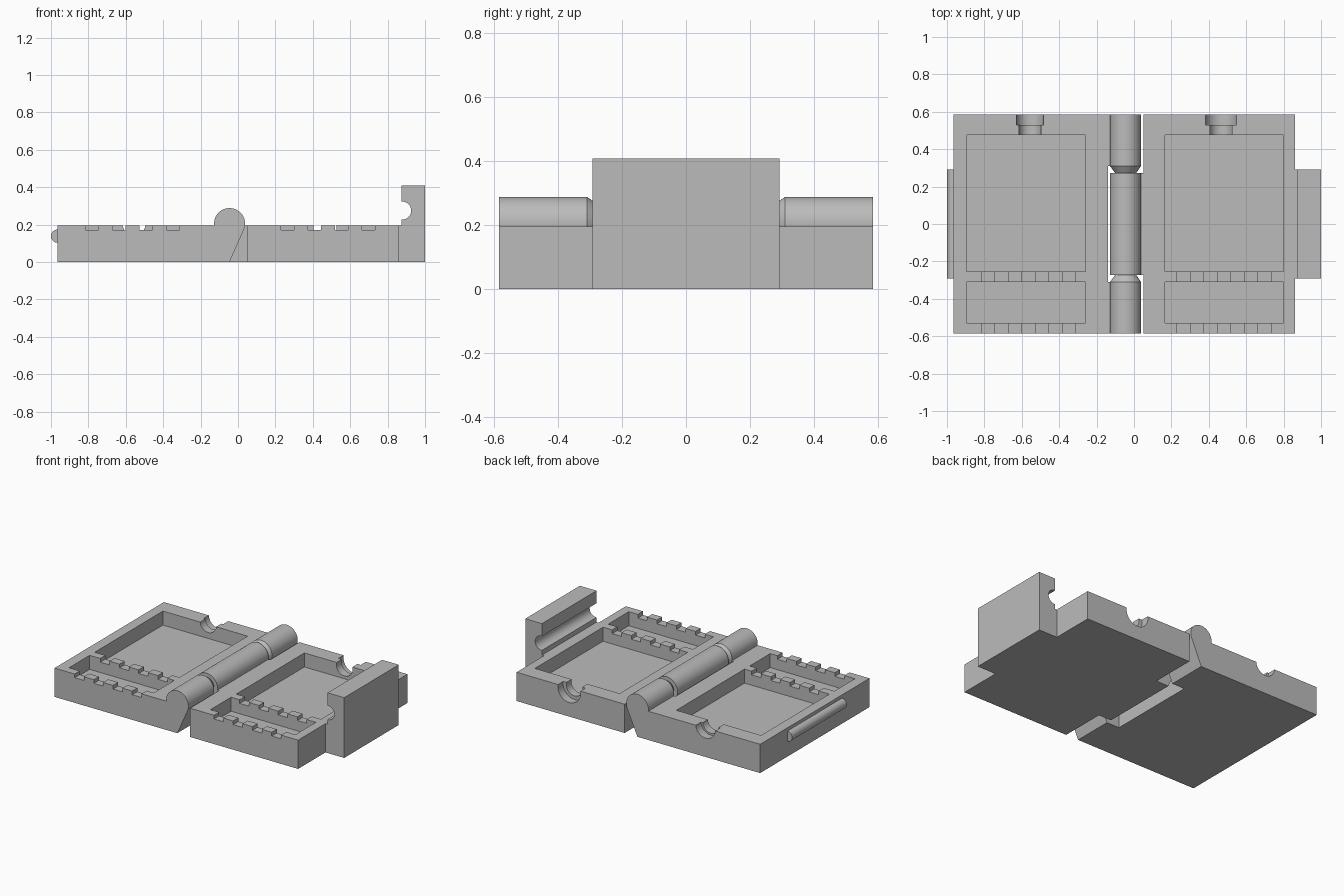
import bpy, bmesh
from math import sin, cos, radians, pi
from mathutils import Matrix

cube = bpy.data.objects.get("Cube")
if cube:
    bpy.data.objects.remove(cube, do_unlink=True)

grey = bpy.data.materials.new("plastic grey")
grey.use_nodes = True
COLOUR = (0.5, 0.5, 0.5, 1)
grey.diffuse_color = COLOUR
grey.node_tree.nodes["Principled BSDF"].inputs["Base Color"].default_value = COLOUR

H, DEPTH = 0.195, 0.585      # tray height, half depth
FLOOR = 0.10                 # pocket floor height
HX, HZ, HR = -0.045, 0.205, 0.083   # hinge axis and radius


def finish(name, bm):
    bmesh.ops.recalc_face_normals(bm, faces=bm.faces)
    mesh = bpy.data.meshes.new(name)
    bm.to_mesh(mesh)
    bm.free()
    mesh.materials.append(grey)
    ob = bpy.data.objects.new(name, mesh)
    bpy.context.collection.objects.link(ob)
    return ob


def box(name, x, y, z):
    bm = bmesh.new()
    size = Matrix.Diagonal((x[1] - x[0], y[1] - y[0], z[1] - z[0], 1))
    mid = Matrix.Translation((sum(x) / 2, sum(y) / 2, sum(z) / 2))
    bmesh.ops.create_cube(bm, size=1, matrix=mid @ size)
    return finish(name, bm)


def prism(name, outline, y0, y1):
    """Extrude an x-z outline along y."""
    bm = bmesh.new()
    face = bm.faces.new([bm.verts.new((x, y0, z)) for x, z in outline])
    ext = bmesh.ops.extrude_face_region(bm, geom=[face])["geom"]
    moved = [v for v in ext if isinstance(v, bmesh.types.BMVert)]
    bmesh.ops.translate(bm, verts=moved, vec=(0, y1 - y0, 0))
    return finish(name, bm)


def rod(name, x, z, r0, r1, y0, y1):
    """Cylinder or cone along y, radius r0 at y0 and r1 at y1."""
    bm = bmesh.new()
    place = Matrix.Translation((x, (y0 + y1) / 2, z)) @ Matrix.Rotation(-pi / 2, 4, "X")
    bmesh.ops.create_cone(bm, cap_ends=True, segments=48, radius1=r0,
                          radius2=r1, depth=y1 - y0, matrix=place)
    return finish(name, bm)


def arc(x, z, r, a0, a1, n=28):
    steps = [radians(a0 + (a1 - a0) * i / n) for i in range(n + 1)]
    return [(x + r * cos(a), z + r * sin(a)) for a in steps]


def cut(ob, cutters):
    for c in cutters:
        mod = ob.modifiers.new("cut", "BOOLEAN")
        mod.operation, mod.solver, mod.object = "DIFFERENCE", "EXACT", c
        bpy.context.view_layer.objects.active = ob
        bpy.ops.object.modifier_apply(modifier=mod.name)
        bpy.data.objects.remove(c, do_unlink=True)


def smooth(ob):
    bpy.ops.object.select_all(action="DESELECT")
    ob.select_set(True)
    bpy.context.view_layer.objects.active = ob
    bpy.ops.object.shade_smooth_by_angle(angle=radians(30))


def tray(name, x, pocket, port_x, port_r, port_z, slot_r):
    """Half of the case with two pockets, wire notches and a rear port."""
    body = box(name, x, (-DEPTH, DEPTH), (0, H))
    tools = [box("large_pocket", pocket, (-0.255, 0.475), (FLOOR, 0.3)),
             box("small_pocket", pocket, (-0.53, -0.31), (FLOOR, 0.3)),
             rod("port", port_x, port_z, port_r, port_r, 0.53, 0.7),
             rod("port_slot", port_x, port_z, slot_r, slot_r, 0.44, 0.56)]
    for i in range(4):
        x0 = pocket[0] + (0.08 if x[0] < 0 else 0.065) + i * 0.144
        for y0, y1 in ((-0.6, -0.52), (-0.32, -0.245)):
            tools.append(box("notch", (x0, x0 + 0.07), (y0, y1), (0.17, 0.3)))
    cut(body, tools)
    smooth(body)


tray("left_tray", (-0.965, -0.14), (-0.895, -0.26), -0.556, 0.073, 0.2, 0.06)
tray("right_tray", (0.05, 0.86), (0.165, 0.8), 0.465, 0.085, 0.18, 0.061)

# Hinge: two outer knuckles with cone pins, one middle knuckle facing the other way
outer = [(-0.14, 0), (HX, 0)] + arc(HX, HZ, HR, -24, 187) + [(-0.14, H)]
middle = [(0.05, 0), (HX, 0)] + arc(HX, HZ, HR, 204, -7) + [(0.05, H)]
for label, y0, y1 in (("front", -DEPTH, -0.31), ("rear", 0.31, DEPTH)):
    smooth(prism(label + "_hinge_knuckle", outer, y0, y1))
smooth(prism("middle_hinge_knuckle", middle, -0.273, 0.273))
smooth(rod("front_hinge_pin", HX, HZ, HR, 0.03, -0.31, -0.235))
smooth(rod("rear_hinge_pin", HX, HZ, 0.03, HR, 0.235, 0.31))

# Latch: upright clip with a round groove, and the ridge it snaps over
clip = [(0.86, 0), (1.0, 0), (1.0, 0.408), (0.875, 0.408)]
clip += arc(0.878, 0.275, 0.048, 93.6, -93.6)
clip += [(0.875, H), (0.86, H)]
smooth(prism("latch_clip", clip, -0.292, 0.292))
smooth(prism("latch_ridge", arc(-0.965, 0.138, 0.035, 90, 270), -0.292, 0.292))
